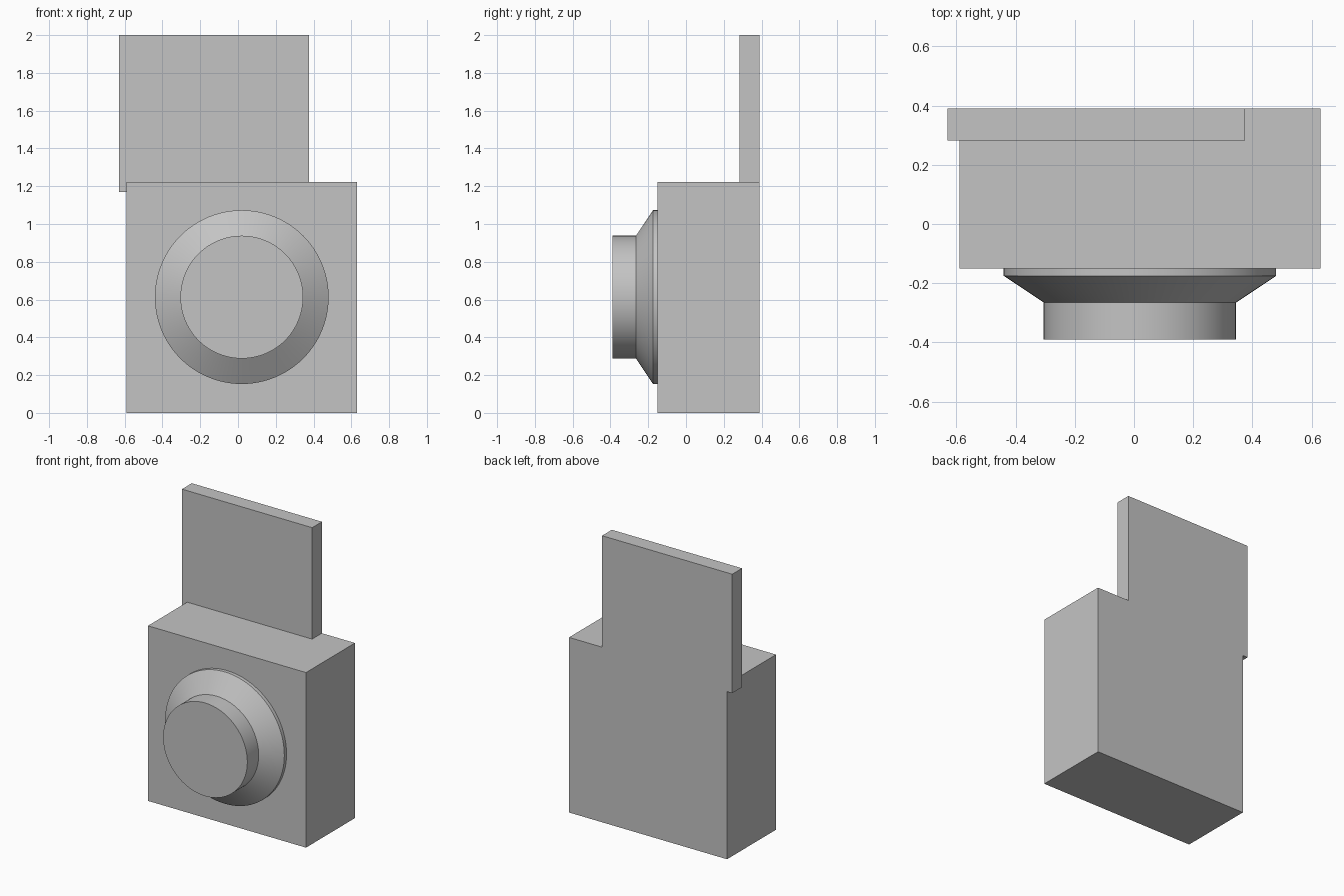
import bpy
import bmesh
from math import cos, sin, pi, radians

cube = bpy.data.objects.get("Cube")
if cube:
    bpy.data.objects.remove(cube, do_unlink=True)

grey = bpy.data.materials.new("plain grey")
grey.use_nodes = True
colour = (0.55, 0.55, 0.55, 1)
grey.diffuse_color = colour
grey.node_tree.nodes["Principled BSDF"].inputs["Base Color"].default_value = colour


def add_object(name, bm):
    bmesh.ops.recalc_face_normals(bm, faces=bm.faces)
    mesh = bpy.data.meshes.new(name)
    bm.to_mesh(mesh)
    bm.free()
    mesh.materials.append(grey)
    obj = bpy.data.objects.new(name, mesh)
    bpy.context.collection.objects.link(obj)
    return obj


def box(name, low, high):
    bm = bmesh.new()
    bmesh.ops.create_cube(bm, size=1)
    for v in bm.verts:
        v.co = [(a + b) / 2 + c * (b - a) for a, b, c in zip(low, high, v.co)]
    return add_object(name, bm)


def turned(name, profile, centre_x, centre_z, sides=96):
    """Capped solid of (radius, y) rings around an axis along y."""
    bm = bmesh.new()
    angles = [2 * pi * i / sides for i in range(sides)]
    rings = [[bm.verts.new((centre_x + r * cos(a), y, centre_z + r * sin(a)))
              for a in angles] for r, y in profile]
    for ring, following in zip(rings, rings[1:]):
        for i in range(sides):
            j = (i + 1) % sides
            bm.faces.new((ring[i], ring[j], following[j], following[i]))
    bm.faces.new(rings[0])
    bm.faces.new(rings[-1])
    return add_object(name, bm)


# Main body
body = box("body", (-0.59, -0.15, 0), (0.63, 0.39, 1.222))

# Back plate, flush with the rear and fused into the body
plate = box("back_plate", (-0.63, 0.282, 1.17), (0.375, 0.39, 2))
plate.hide_render = True
union = body.modifiers.new("fuse plate", 'BOOLEAN')
union.operation = 'UNION'
union.solver = 'EXACT'
union.object = plate
bpy.context.view_layer.objects.active = body
body.select_set(True)
bpy.ops.object.modifier_apply(modifier=union.name)
bpy.data.objects.remove(plate, do_unlink=True)
body.select_set(False)

# Round knob: thin rim, sloped shoulder and short barrel
knob = turned("front_knob", [(0.46, -0.15), (0.46, -0.175), (0.325, -0.265),
                             (0.325, -0.39)], 0.02, 0.613)
bpy.context.view_layer.objects.active = knob
knob.select_set(True)
bpy.ops.object.shade_smooth_by_angle(angle=radians(25))
